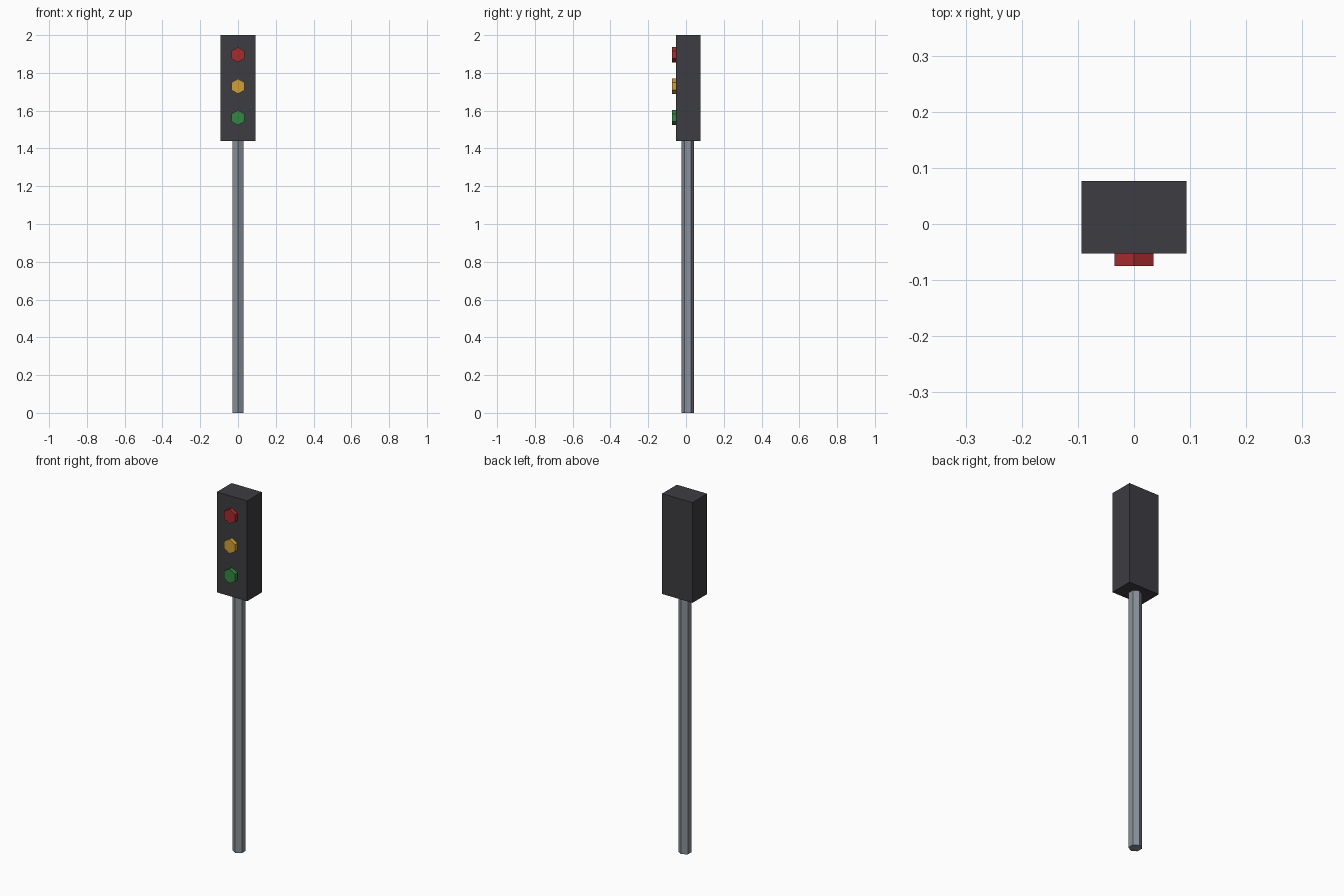
import bpy
import math

cube = bpy.data.objects.get("Cube")
if cube:
    bpy.data.objects.remove(cube, do_unlink=True)


def material(name, rgb):
    mat = bpy.data.materials.new(name)
    mat.use_nodes = True
    colour = (*rgb, 1)
    mat.diffuse_color = colour
    mat.node_tree.nodes["Principled BSDF"].inputs["Base Color"].default_value = colour
    return mat


def finish(name, mat):
    obj = bpy.context.object
    obj.name = obj.data.name = name
    obj.data.materials.append(mat)
    return obj


def hex_prism(name, radius, depth, location, rotation, mat):
    bpy.ops.mesh.primitive_cylinder_add(vertices=6, radius=radius, depth=depth,
                                        location=location, rotation=rotation)
    return finish(name, mat)


charcoal = material("charcoal", (0.047, 0.046, 0.054))
steel = material("steel grey", (0.25, 0.285, 0.32))

HOUSING_BOTTOM = 1.44
HOUSING_Y = 0.012
FRONT_Y = -0.053

# Six-sided pole, with an edge facing forward
hex_prism("pole", 0.034, HOUSING_BOTTOM, (0, 0.009, HOUSING_BOTTOM / 2), (0, 0, 0), steel)

# Signal housing
bpy.ops.mesh.primitive_cube_add(size=1, location=(0, HOUSING_Y, (HOUSING_BOTTOM + 2) / 2))
housing = finish("signal_housing", charcoal)
housing.scale = (0.187, 0.13, 2 - HOUSING_BOTTOM)

# Hexagonal lamps, point upward, slightly sunk into the housing
lamps = [
    ("red", 1.896, (0.39, 0.024, 0.028)),
    ("amber", 1.729, (0.64, 0.35, 0.036)),
    ("green", 1.563, (0.036, 0.24, 0.055)),
]
for name, z, rgb in lamps:
    hex_prism(name + "_lamp", 0.04, 0.03, (0, FRONT_Y - 0.007, z),
              (math.pi / 2, 0, 0), material(name, rgb))
